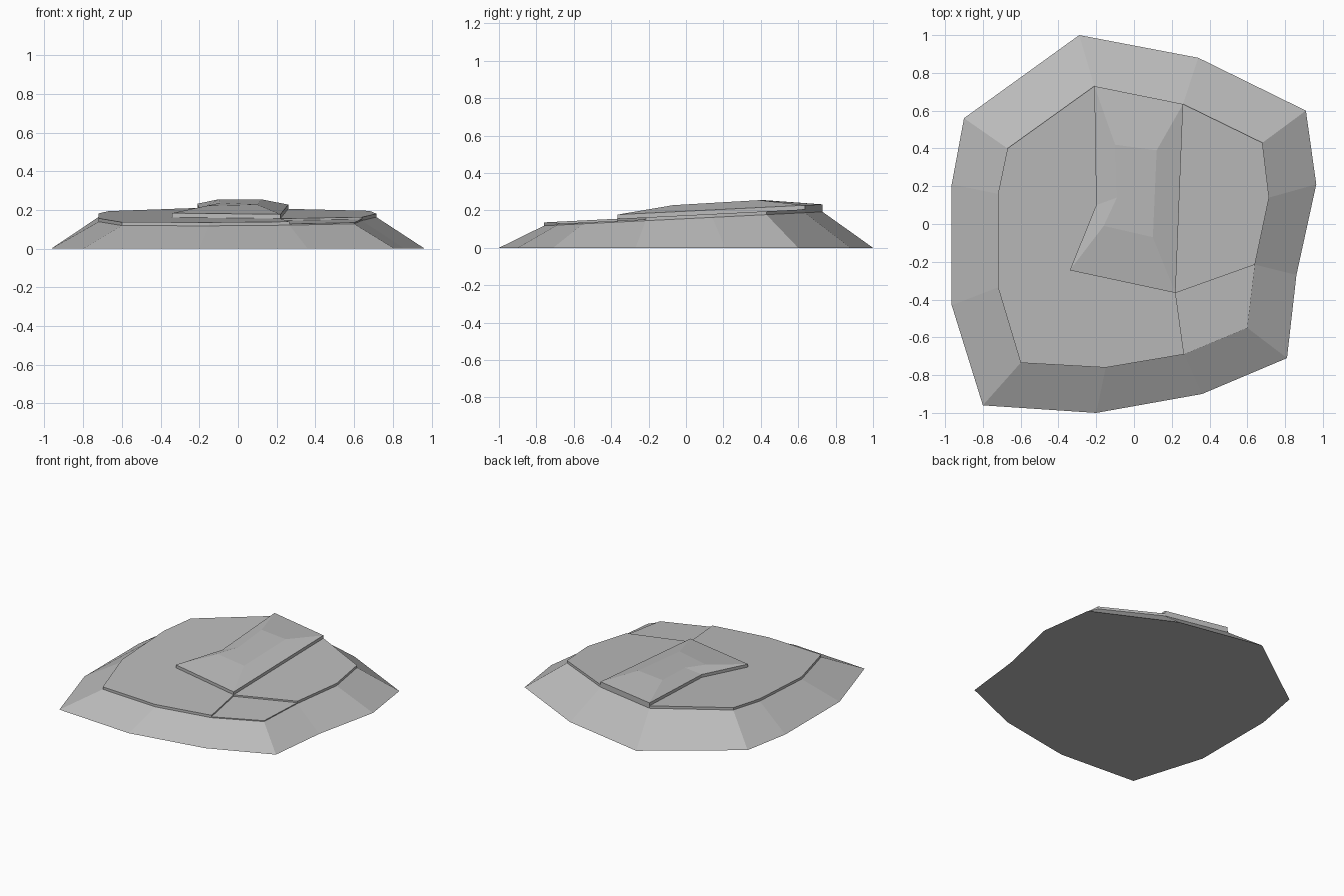
import bpy
import bmesh

if "Cube" in bpy.data.objects:
    bpy.data.objects.remove(bpy.data.objects["Cube"], do_unlink=True)

# Single stone colour
stone = bpy.data.materials.new("stone_grey")
stone.use_nodes = True
grey = (0.5, 0.5, 0.5, 1)
stone.diffuse_color = grey
stone.node_tree.nodes["Principled BSDF"].inputs["Base Color"].default_value = grey


def slope(points, lift=0.0):
    """Lay outline points on the tilted top of the rock, raised by lift."""
    return [(x, y, 0.156 + 0.05 * y + lift) for x, y in points]


def loft(name, rings):
    """Flat-faced solid through matching rings, capped at both ends."""
    bm = bmesh.new()
    loops = [[bm.verts.new(p) for p in ring] for ring in rings]
    for low, high in zip(loops, loops[1:]):
        n = len(low)
        for i in range(n):
            j = (i + 1) % n
            bm.faces.new((low[i], low[j], high[j], high[i]))
    bm.faces.new(loops[0])
    bm.faces.new(loops[-1])
    bmesh.ops.recalc_face_normals(bm, faces=bm.faces)
    mesh = bpy.data.meshes.new(name)
    bm.to_mesh(mesh)
    bm.free()
    mesh.materials.append(stone)
    obj = bpy.data.objects.new(name, mesh)
    bpy.context.collection.objects.link(obj)
    return obj


# Ground outline and matching upper rim, clockwise from the back
ground = [(-0.29, 1.0), (0.34, 0.88), (0.91, 0.60), (0.965, 0.21),
          (0.86, -0.27), (0.81, -0.71), (0.36, -0.90), (-0.20, -1.0),
          (-0.80, -0.96), (-0.965, -0.43), (-0.965, 0.21), (-0.90, 0.56)]
rim = [(-0.21, 0.73), (0.26, 0.635), (0.68, 0.43), (0.715, 0.14),
       (0.64, -0.215), (0.60, -0.55), (0.265, -0.69), (-0.15, -0.76),
       (-0.60, -0.735), (-0.72, -0.335), (-0.72, 0.16), (-0.67, 0.40)]
loft("rock_base", [[(x, y, 0) for x, y in ground], slope(rim)])

# Corners where the cracks meet
front_right, front_left, notch = (0.22, -0.365), (-0.34, -0.245), (-0.20, 0.10)

# Thin cracked plates on top: outline and thickness
plates = {
    "side_plate_left": (rim[1:5] + [front_right], 0.018),
    "corner_plate_left": (rim[4:7] + [front_right], 0.007),
    "front_plate": (rim[6:8] + [front_left, front_right], 0.018),
    "corner_plate_right": (rim[7:10] + [front_left], 0.018),
    "side_plate_right": (rim[9:] + [rim[0], notch, front_left], 0.018),
}
for name, (outline, thick) in plates.items():
    loft(name, [slope(outline), slope(outline, thick)])

# Raised centre plate with a bevelled crown
edge = [rim[0], rim[1], front_right, front_left, notch]
crown = [(-0.10, 0.42, 0.255), (0.12, 0.39, 0.255), (0.10, -0.07, 0.228),
         (-0.16, -0.01, 0.222), (-0.09, 0.14, 0.237)]
loft("raised_plate", [slope(edge), slope(edge, 0.04), crown])
